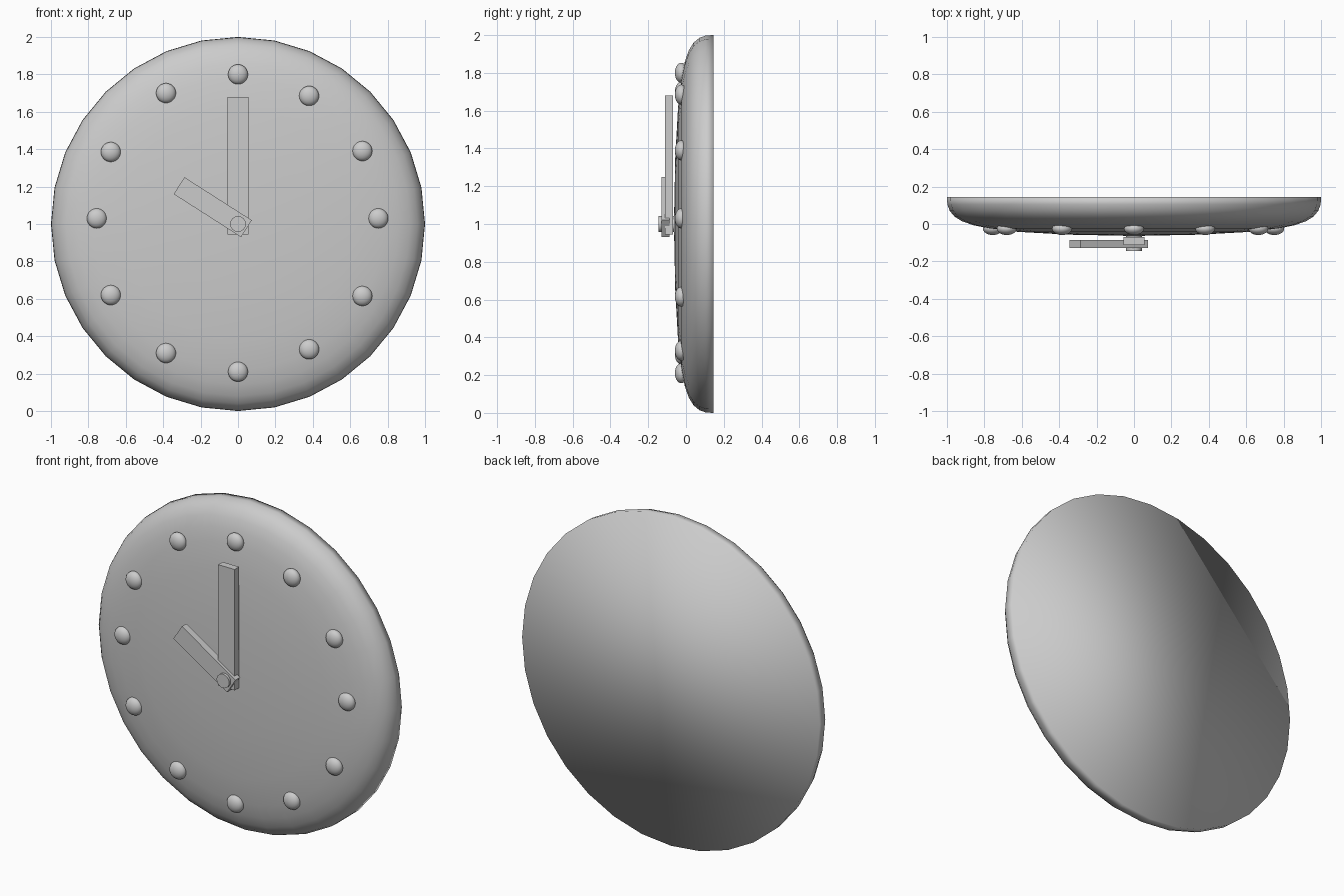
import bpy, bmesh, math
from mathutils import Matrix, Vector

if "Cube" in bpy.data.objects:
    bpy.data.objects.remove(bpy.data.objects["Cube"])

grey = bpy.data.materials.new("light grey")
grey.diffuse_color = (0.6, 0.6, 0.6, 1)
grey.use_nodes = True
grey.node_tree.nodes["Principled BSDF"].inputs["Base Color"].default_value = grey.diffuse_color


def make(name, bm, smooth):
    bmesh.ops.recalc_face_normals(bm, faces=bm.faces)
    for f in bm.faces:
        f.smooth = smooth
    me = bpy.data.meshes.new(name)
    bm.to_mesh(me)
    bm.free()
    me.materials.append(grey)
    ob = bpy.data.objects.new(name, me)
    bpy.context.collection.objects.link(ob)
    return ob


def box(name, size, matrix):
    bm = bmesh.new()
    bmesh.ops.create_cube(bm, size=1, matrix=matrix @ Matrix.Diagonal((*size, 1)))
    return make(name, bm, False)


# Domed clock body: profile (radius, y) turned round the y axis, flat back cap
profile = [(1.0, 0.145), (0.998, 0.105), (0.985, 0.07), (0.96, 0.04), (0.92, 0.015),
           (0.86, -0.006), (0.78, -0.023), (0.62, -0.042), (0.35, -0.057)]
N = 32
bm = bmesh.new()
rings = []
for r, y in profile:
    rings.append([bm.verts.new((r * math.sin(2 * math.pi * i / N), y,
                                1 + r * math.cos(2 * math.pi * i / N))) for i in range(N)])
for a, b in zip(rings, rings[1:]):
    for i in range(N):
        j = (i + 1) % N
        bm.faces.new((a[i], a[j], b[j], b[i]))
tip = bm.verts.new((0, -0.064, 1))
for i in range(N):
    bm.faces.new((rings[-1][i], rings[-1][(i + 1) % N], tip))
bm.faces.new(rings[0])
make("clock_body", bm, True)

# Twelve hour studs, slightly irregular as placed
studs = [(0, 1.80), (0.38, 1.685), (0.665, 1.39), (0.75, 1.03), (0.665, 0.615), (0.38, 0.33),
         (0, 0.21), (-0.385, 0.31), (-0.68, 0.62), (-0.755, 1.03), (-0.68, 1.385), (-0.385, 1.70)]
for n, (x, z) in enumerate(studs):
    bm = bmesh.new()
    m = Matrix.Translation((x, -0.025, z)) @ Matrix.Diagonal((0.053, 0.034, 0.053, 1))
    bmesh.ops.create_uvsphere(bm, u_segments=24, v_segments=14, radius=1, matrix=m)
    make(f"hour_stud_{n}", bm, True)

# Hands
box("minute_hand", (0.11, 0.043, 0.735), Matrix.Translation((0, -0.09, 1.3125)))
p, q = Vector((0.045, 0, 0.975)), Vector((-0.315, 0, 1.205))
d = q - p
mid = (p + q) / 2
box("hour_hand", (d.length, 0.043, 0.107),
    Matrix.Translation((mid.x, -0.108, mid.z)) @ Matrix.Rotation(-math.atan2(d.z, d.x), 4, 'Y'))

# Centre pin
bm = bmesh.new()
bmesh.ops.create_cone(bm, cap_ends=True, segments=32, radius1=0.042, radius2=0.042, depth=0.085,
                      matrix=Matrix.Translation((0, -0.1025, 1)) @ Matrix.Rotation(math.pi / 2, 4, 'X'))
pin = make("centre_pin", bm, True)
bpy.context.view_layer.objects.active = pin
pin.select_set(True)
bpy.ops.object.shade_smooth_by_angle()
